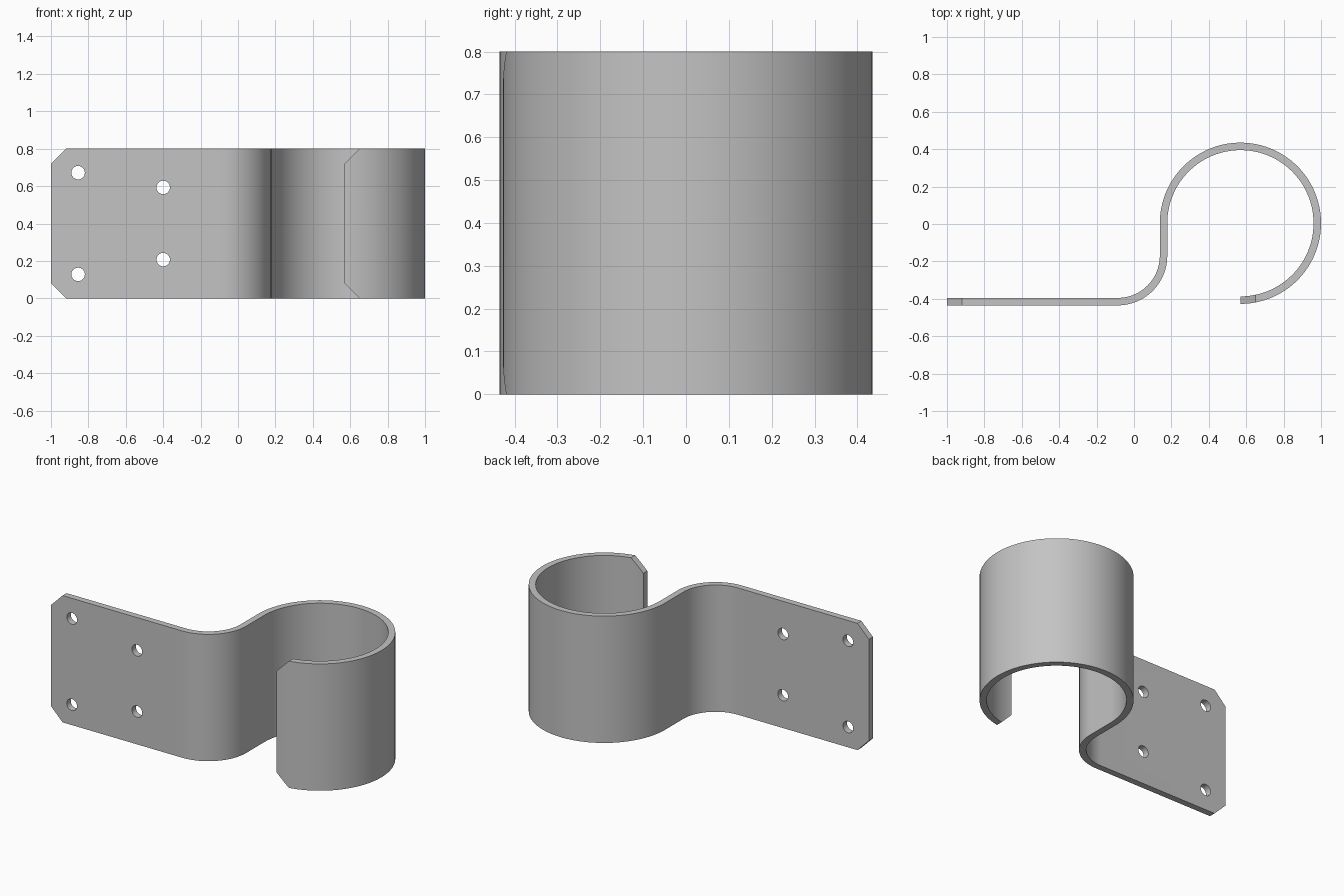
import bpy
import bmesh
from math import sin, cos, radians, pi
from mathutils import Matrix

if "Cube" in bpy.data.objects:
    bpy.data.objects.remove(bpy.data.objects["Cube"], do_unlink=True)

HEIGHT = 0.8
HALF_T = 0.02
BEND_C, BEND_R = (-0.087, -0.17), 0.245
HOOK_C, HOOK_R = (0.569, 0.004), 0.411
CHAMFER = 0.08


def arc(centre, radius, start, end, steps, side):
    """Points along an arc, each with the normal pointing left of travel."""
    for i in range(steps + 1):
        a = radians(start + (end - start) * i / steps)
        yield (centre[0] + radius * cos(a), centre[1] + radius * sin(a),
               side * cos(a), side * sin(a))


def new_object(name, bm):
    bmesh.ops.recalc_face_normals(bm, faces=bm.faces)
    mesh = bpy.data.meshes.new(name)
    bm.to_mesh(mesh)
    bm.free()
    obj = bpy.data.objects.new(name, mesh)
    bpy.context.collection.objects.link(obj)
    return obj


# Centre line of the bent strip: flat plate, S-bend, hook
path = [(-1, BEND_C[1] - BEND_R, 0, 1)]
path += arc(BEND_C, BEND_R, -90, 0, 24, -1)
path += arc(HOOK_C, HOOK_R, 180, -90, 80, 1)

# Sweep the rectangular section along the centre line
bm = bmesh.new()
sections = []
for x, y, nx, ny in path:
    corners = [(-HALF_T, 0), (HALF_T, 0), (HALF_T, HEIGHT), (-HALF_T, HEIGHT)]
    sections.append([bm.verts.new((x + nx * o, y + ny * o, z)) for o, z in corners])
for a, b in zip(sections, sections[1:]):
    for i in range(4):
        j = (i + 1) % 4
        bm.faces.new((a[i], a[j], b[j], b[i]))
bm.faces.new(sections[0])
bm.faces.new(sections[-1])
bracket = new_object("bent_strip_bracket", bm)

# Cutters: round screw holes and four-sided prisms for the cut corners
bm = bmesh.new()


def add_cutter(x, z, radius, sides):
    place = Matrix.Translation((x, -0.4, z)) @ Matrix.Rotation(pi / 2, 4, 'X')
    bmesh.ops.create_cone(bm, cap_ends=True, segments=sides, radius1=radius,
                          radius2=radius, depth=0.3, matrix=place)


for x, dz in ((-0.855, 0.272), (-0.4, 0.193)):
    for s in (-1, 1):
        add_cutter(x, HEIGHT / 2 + s * dz, 0.036, 32)
for x in (-1, HOOK_C[0]):
    for z in (0, HEIGHT):
        add_cutter(x, z, CHAMFER, 4)
cutter = new_object("hole_and_corner_cutter", bm)
cutter.hide_render = True

# Apply the cut and remove the cutter
cut = bracket.modifiers.new("cut", 'BOOLEAN')
cut.operation = 'DIFFERENCE'
cut.solver = 'EXACT'
cut.object = cutter
bpy.context.view_layer.objects.active = bracket
bpy.ops.object.select_all(action='DESELECT')
bracket.select_set(True)
bpy.ops.object.modifier_apply(modifier=cut.name)
bpy.data.objects.remove(cutter, do_unlink=True)

# Plain grey metal
metal = bpy.data.materials.new("grey_metal")
metal.use_nodes = True
colour = (0.55, 0.55, 0.55, 1)
metal.diffuse_color = colour
metal.node_tree.nodes["Principled BSDF"].inputs["Base Color"].default_value = colour
bracket.data.materials.clear()
bracket.data.materials.append(metal)

bpy.ops.object.shade_smooth_by_angle(angle=radians(30))
